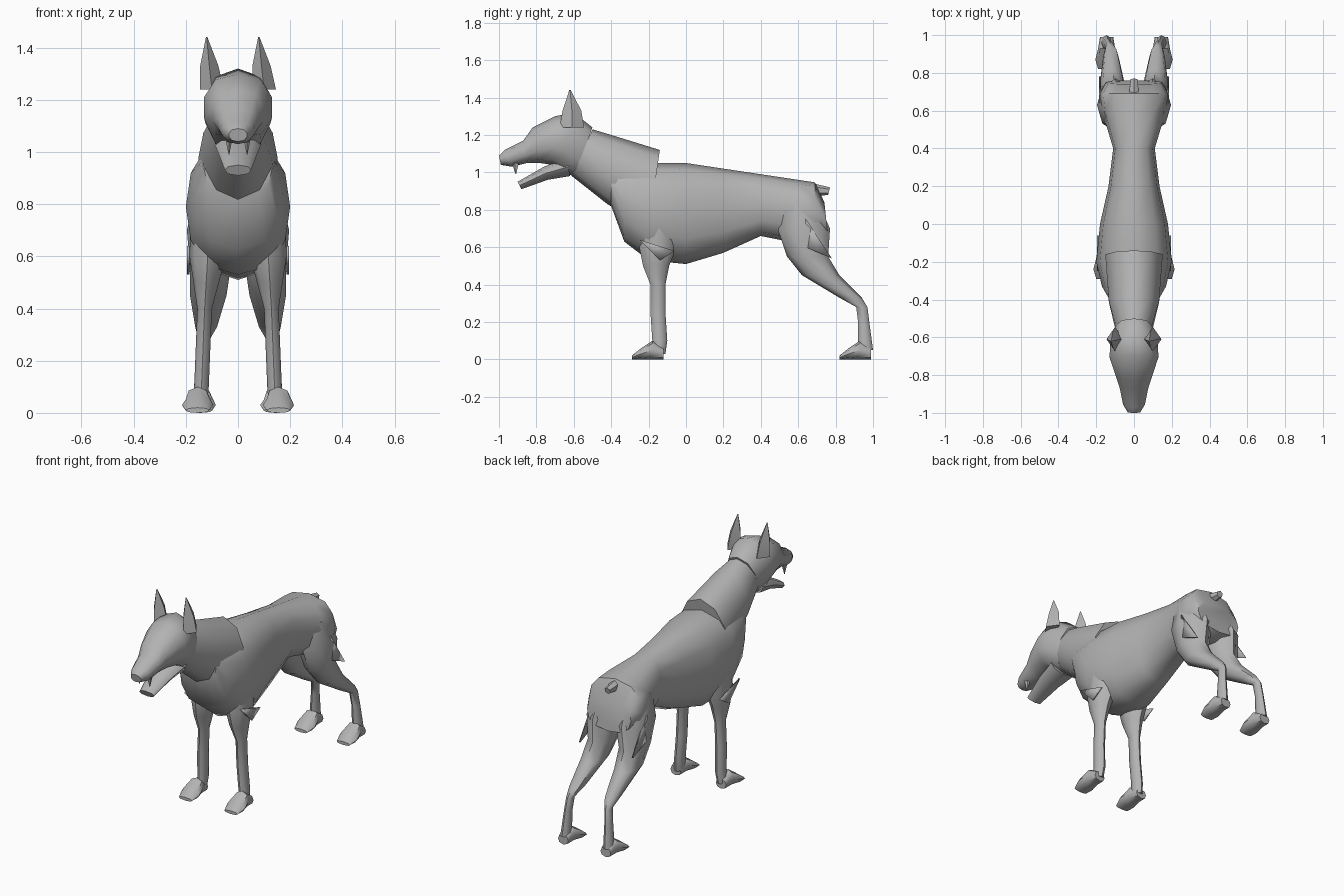
import bpy, bmesh, math

cube = bpy.data.objects.get("Cube")
if cube:
    bpy.data.objects.remove(cube, do_unlink=True)

# One plain coat colour
coat = bpy.data.materials.new("grey_coat")
coat.use_nodes = True
grey = (.45, .45, .45, 1)
coat.diffuse_color = grey
shader = next(node for node in coat.node_tree.nodes if node.type == 'BSDF_PRINCIPLED')
shader.inputs["Base Color"].default_value = grey


def finish(name, mesh_data):
    """Turn a bmesh into a shaded object with the coat material."""
    bmesh.ops.recalc_face_normals(mesh_data, faces=mesh_data.faces)
    mesh = bpy.data.meshes.new(name)
    mesh_data.to_mesh(mesh)
    mesh_data.free()
    mesh.materials.append(coat)
    part = bpy.data.objects.new(name, mesh)
    bpy.context.collection.objects.link(part)
    bpy.ops.object.select_all(action='DESELECT')
    part.select_set(True)
    bpy.context.view_layer.objects.active = part
    bpy.ops.object.shade_smooth_by_angle(angle=math.radians(50))
    return part


def loft(name, sections, x=0, lean=0, sides=8, fullness=.8):
    """Skin oval sections, each running from one (y, z) to another with a half width."""
    bm = bmesh.new()
    rings = []
    for step, (y_a, z_a, y_b, z_b, width) in enumerate(sections):
        ring = []
        for i in range(sides):
            turn = math.tau * i / sides
            across = math.sin(turn)
            across = math.copysign(abs(across) ** fullness, across)
            mix = (1 + math.cos(turn)) / 2
            ring.append(bm.verts.new((x + lean * step + width * across,
                                      y_b + (y_a - y_b) * mix,
                                      z_b + (z_a - z_b) * mix)))
        rings.append(ring)
    for lower, upper in zip(rings, rings[1:]):
        for i in range(sides):
            j = (i + 1) % sides
            bm.faces.new((lower[i], lower[j], upper[j], upper[i]))
    bm.faces.new(rings[0])
    bm.faces.new(rings[-1])
    return finish(name, bm)


def limb(name, joints, x, lean=0, sides=8):
    """Loft level, narrow ovals along joints given as (y, z, radius)."""
    sections = [(y - radius, z, y + radius, z, radius * .7) for y, z, radius in joints]
    return loft(name, sections, x, lean, sides, fullness=1)


def paw(name, heel, x):
    """Wedge foot flat on the ground, tapering forward from the heel."""
    shape = [(0, .06, .035), (.06, .1, .045), (.12, .06, .06), (.17, .02, .045)]
    sections = [(heel - reach, height, heel - reach, 0, width)
                for reach, height, width in shape]
    return loft(name, sections, x)


def flap(name, corners, x):
    """Thin pointed fold of skin lying along the flank."""
    bm = bmesh.new()
    bm.faces.new([bm.verts.new((x, y, z)) for y, z in corners])
    part = finish(name, bm)
    solid = part.modifiers.new("thickness", 'SOLIDIFY')
    solid.thickness = .01


# Torso hangs below a straight back line and closes at a slanted rump
belly = [(-.4, .82, .13), (-.33, .63, .17), (-.2, .53, .2), (0, .51, .18),
         (.2, .57, .135), (.4, .66, .11), (.6, .62, .17), (.69, .62, .18)]
trunk = [(y, 1.05 - .15 * max(y, 0), y, low, width) for y, low, width in belly]
rump = (.74, .84, .76, .65, .15)
loft("torso", trunk + [rump], sides=12, fullness=.7)

# Neck rising from the shoulders, ending in a step over the back
loft("neck", [(-.5, 1.23, -.61, .98, .1),
              (-.4, 1.2, -.42, .83, .14),
              (-.14, 1.12, -.2, .7, .16)], fullness=1, sides=10)

# Skull and upper muzzle
loft("head", [(-.5, 1.24, -.6, .98, .1),
              (-.6, 1.32, -.66, 1, .13),
              (-.7, 1.3, -.71, 1.04, .135),
              (-.82, 1.24, -.78, 1.05, .1),
              (-.87, 1.17, -.85, 1.05, .08),
              (-.97, 1.12, -.93, 1.03, .06),
              (-1, 1.09, -.99, 1.04, .035)], sides=10)

# Open lower jaw
loft("lower_jaw", [(-.64, 1.08, -.62, .98, .09),
                   (-.76, 1.03, -.74, .96, .075),
                   (-.9, .95, -.88, .91, .05)])

# Docked tail
loft("tail", [(.6, .96, .62, .86, .04),
              (.77, .92, .76, .88, .02)], sides=6)

for side, label in ((1, "left"), (-1, "right")):
    # Ears both tilt slightly toward the right
    limb(label + "_ear", [(-.61, 1.24, .065), (-.61, 1.33, .05), (-.62, 1.44, .004)],
         side * .1, lean=-.01, sides=4)

    # Fangs hanging from the upper lip
    limb(label + "_fang", [(-.91, 1.05, .02), (-.91, .99, .002)], side * .035, sides=5)

    # Front leg from shoulder to pastern
    limb(label + "_front_leg", [(-.14, .8, .1), (-.15, .6, .1), (-.16, .5, .07),
                                (-.15, .4, .04), (-.15, .25, .04),
                                (-.14, .1, .04), (-.15, .03, .04)],
         side * .11, lean=side * .006)
    paw(label + "_front_paw", -.12, side * .155)

    # Hind leg with broad thigh, bent knee and hock
    limb(label + "_hind_leg", [(.6, .85, .1), (.63, .7, .14), (.65, .55, .11),
                               (.72, .45, .1), (.88, .33, .06), (.94, .28, .03),
                               (.95, .2, .03), (.96, .05, .04)],
         side * .09, lean=side * .008)
    paw(label + "_hind_paw", .99, side * .145)

    # Loose folds at thigh and elbow
    flap(label + "_thigh_fold", [(.64, .75), (.64, .6), (.78, .54)], side * .175)
    flap(label + "_elbow_fold", [(-.06, .58), (-.14, .53), (-.25, .64)], side * .195)
